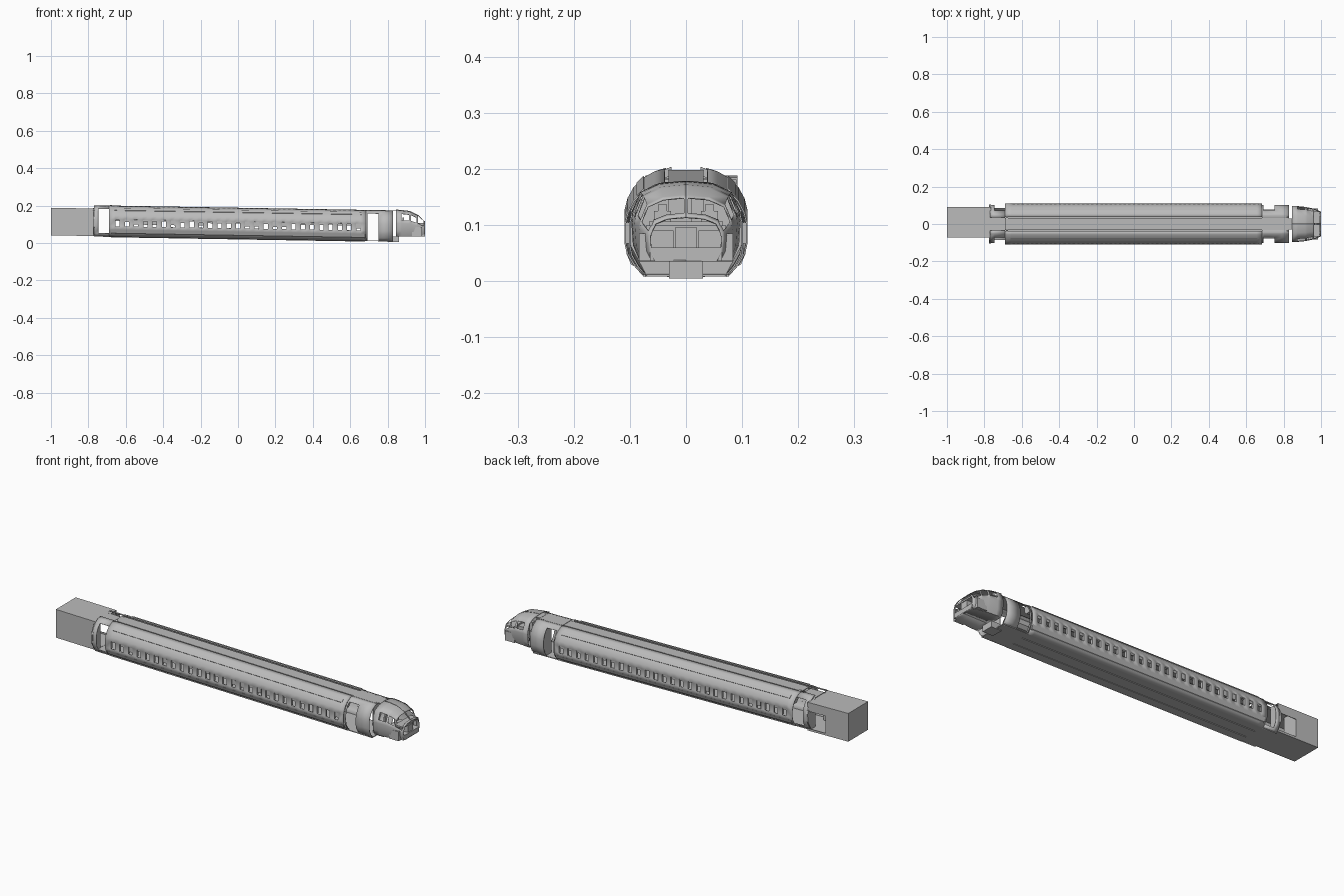
import bpy, bmesh, random
from mathutils import Vector

random.seed(4)
old = bpy.data.objects.get("Cube")
if old:
    bpy.data.objects.remove(old, do_unlink=True)

grey = bpy.data.materials.new("plain grey")
grey.use_nodes = True
GREY = (0.5, 0.5, 0.5, 1)
grey.diffuse_color = GREY
grey.node_tree.nodes["Principled BSDF"].inputs["Base Color"].default_value = GREY
SLOPE = -0.017


def finish(name, bm, thickness=0, smooth=False):
    bmesh.ops.recalc_face_normals(bm, faces=bm.faces)
    mesh = bpy.data.meshes.new(name)
    bm.to_mesh(mesh)
    bm.free()
    mesh.materials.append(grey)
    ob = bpy.data.objects.new(name, mesh)
    bpy.context.collection.objects.link(ob)
    if thickness:
        mod = ob.modifiers.new("thickness", "SOLIDIFY")
        mod.thickness = thickness
        mod.offset = 0
    if smooth:
        bpy.ops.object.select_all(action="DESELECT")
        ob.select_set(True)
        bpy.context.view_layer.objects.active = ob
        bpy.ops.object.shade_smooth_by_angle(angle=0.6)
    return ob


def loft(name, xs, section, skip=lambda x, row: False, side=1, thickness=0.003, smooth=True):
    """Skin an open section along x, leaving out skipped cells."""
    bm = bmesh.new()
    rings = [[bm.verts.new((x, side * y, z)) for y, z in section(x)] for x in xs]
    for i in range(len(xs) - 1):
        a, b = rings[i], rings[i + 1]
        for r in range(len(a) - 1):
            if not skip((xs[i] + xs[i + 1]) / 2, r):
                bm.faces.new((a[r], b[r], b[r + 1], a[r + 1]))
    bmesh.ops.delete(bm, geom=[v for v in bm.verts if not v.link_faces], context="VERTS")
    return finish(name, bm, thickness, smooth)


def prism(name, x0, x1, outline, sheared=True):
    """Solid (y, z) outline drawn out from x0 to x1."""
    k = SLOPE if sheared else 0
    bm = bmesh.new()
    a, b = [[bm.verts.new((x, y, z + k * x)) for y, z in outline] for x in (x0, x1)]
    n = len(outline)
    bm.faces.new(a)
    bm.faces.new(b[::-1])
    for i in range(n):
        j = (i + 1) % n
        bm.faces.new((a[i], a[j], b[j], b[i]))
    return finish(name, bm)


def box(name, x0, x1, y0, y1, z0, z1, sheared=False):
    return prism(name, x0, x1, [(y0, z0), (y1, z0), (y1, z1), (y0, z1)], sheared)


# Half section of the cabin wall, floor edge to ceiling edge
WALL = [(0.076, 0.022), (0.092, 0.040), (0.104, 0.060), (0.108, 0.078), (0.108, 0.115),
        (0.103, 0.135), (0.092, 0.155), (0.077, 0.170), (0.056, 0.182), (0.038, 0.187)]
WINDOW_ROW = 3


def wall(x):
    return [(y, z + SLOPE * x) for y, z in WALL]


def end_wall(x):
    return [(y * 0.93, z + SLOPE * x) for y, z in WALL]


# Window columns
PITCH, COUNT, HALF = 0.0495, 27, 0.012
centres = [(i - (COUNT - 1) / 2) * PITCH for i in range(COUNT)]
columns = [-0.69] + [c + d for c in centres for d in (-HALF, HALF)] + [0.685]


def window(x, row):
    return row == WINDOW_ROW and any(abs(x - c) < HALF for c in centres)


def rear_door(x, row):
    return -0.745 < x < -0.69 and 1 <= row <= 6


def front_door(x, row):
    return 0.69 < x < 0.75 and row <= 6


for side, label in ((1, "left"), (-1, "right")):
    loft(label + "_cabin_wall", columns, wall, window, side)
    loft(label + "_rear_entry", [-0.77, -0.745, -0.69], end_wall, rear_door, side)
    loft(label + "_front_entry", [0.685, 0.693, 0.75, 0.79, 0.828], end_wall, front_door, side)

    # Window shades hanging at various heights, and reveals around the openings
    for i, c in enumerate(centres):
        drop = random.choice((0.004, 0.008, 0.012, 0.026))
        y = side * 0.104
        box(f"{label}_shade_{i}", c - HALF, c + HALF, y - 0.001, y + 0.001,
            0.115 - drop, 0.117, True)
        for d in (-HALF, HALF):
            y0, y1 = sorted((side * 0.098, side * 0.110))
            box(f"{label}_window_reveal_{i}", c + d - 0.001, c + d + 0.001,
                y0, y1, 0.078, 0.115, True)

    # Luggage bins inside, trim rails outside
    prism(label + "_luggage_bin", -0.68, 0.68,
          [(side * y, z) for y, z in ((0.05, 0.178), (0.045, 0.150), (0.06, 0.135),
                                      (0.099, 0.138), (0.088, 0.155), (0.070, 0.171))])
    prism(label + "_upper_rail", -0.66, 0.66,
          [(side * y, z) for y, z in ((0.072, 0.171), (0.076, 0.176), (0.088, 0.164), (0.086, 0.160))])
    prism(label + "_lower_rail", -0.68, 0.68,
          [(side * y, z) for y, z in ((0.092, 0.038), (0.098, 0.041), (0.106, 0.060), (0.102, 0.060))])
    prism(label + "_roof_fin", -0.685, -0.673,
          [(side * y, z) for y, z in ((0.026, 0.176), (0.026, 0.192), (0.075, 0.172), (0.05, 0.168))])
    prism(label + "_rear_flange", -0.775, -0.765,
          [(side * y, z) for y, z in ((0.04, 0.024), (0.075, 0.024), (0.103, 0.075),
                                      (0.105, 0.115), (0.085, 0.160), (0.04, 0.174))])
    prism(label + "_entry_partition", 0.755, 0.76,
          [(side * y, z) for y, z in ((0.03, 0.022), (0.07, 0.022), (0.10, 0.078),
                                      (0.10, 0.115), (0.07, 0.170), (0.03, 0.185))])
    y0, y1 = sorted((side * 0.03, side * 0.034))
    box(label + "_seat_track", -0.68, 0.68, y0, y1, 0.019, 0.022, True)

# Floor and ceiling down the whole length
box("cabin_floor", -0.77, 0.828, -0.077, 0.077, 0.022, 0.026, True)
box("cabin_ceiling", -0.69, 0.685, -0.031, 0.031, 0.183, 0.186, True)
box("rear_ceiling", -0.77, -0.69, -0.04, 0.04, 0.170, 0.174, True)
box("front_ceiling", 0.685, 0.83, -0.04, 0.04, 0.184, 0.188, True)
box("cockpit_passage_roof", 0.82, 0.86, -0.03, 0.03, 0.170, 0.175)
box("cockpit_passage_floor", 0.80, 0.86, -0.03, 0.03, 0.004, 0.036)

# Rear galley box, open on part of its left side
Y0, Y1 = -0.072, 0.092
box("galley_roof", -1.0, -0.765, Y0, Y1, 0.168, 0.171, True)
box("galley_floor", -1.0, -0.765, Y0, Y1, 0.024, 0.027, True)
box("galley_right_wall", -1.0, -0.765, Y0, Y0 + 0.003, 0.024, 0.171, True)
box("galley_end_wall", -1.0, -0.997, Y0, Y1, 0.024, 0.171, True)
box("galley_left_wall", -1.0, -0.87, Y1 - 0.003, Y1, 0.024, 0.171, True)
box("galley_left_header", -0.87, -0.765, Y1 - 0.003, Y1, 0.125, 0.171, True)
box("galley_left_sill", -0.87, -0.765, Y1 - 0.003, Y1, 0.024, 0.035, True)
box("galley_partition", -0.873, -0.87, 0.01, Y1, 0.024, 0.171, True)

# Cockpit shell: (x, half width, roof height)
NOSE = [(0.845, 0.096, 0.177), (0.875, 0.094, 0.175), (0.915, 0.090, 0.170), (0.925, 0.088, 0.167),
        (0.955, 0.082, 0.152), (0.962, 0.081, 0.148), (0.992, 0.068, 0.120), (1.0, 0.064, 0.113)]
SHAPE = [(0, 0), (0.85, 0), (0.97, 0.2), (1, 0.5), (0.98, 0.62), (0.84, 0.86), (0.5, 0.97), (0.05, 1), (0, 1)]


def nose(x):
    _, w, top = min(NOSE, key=lambda s: abs(s[0] - x))
    return [(w * u, 0.036 + (top - 0.036) * v) for u, v in SHAPE]


def cockpit_window(x, row):
    side_pane = row == 4 and (0.875 < x < 0.915 or 0.925 < x < 0.955 or 0.962 < x < 0.992)
    return side_pane or (row in (5, 6) and 0.962 < x < 0.992)


for side, label in ((1, "left"), (-1, "right")):
    loft(label + "_cockpit_shell", [s[0] for s in NOSE], nose, cockpit_window, side)
    # Pilot seat and instrument console with recessed display
    y = side * 0.042
    box(label + "_pilot_seat", 0.885, 0.915, y - 0.017, y + 0.017, 0.04, 0.065)
    box(label + "_pilot_backrest", 0.88, 0.887, y - 0.015, y + 0.015, 0.06, 0.125)
    box(label + "_pilot_headrest", 0.88, 0.888, y - 0.008, y + 0.008, 0.125, 0.136)
    a, b = sorted((side * 0.064, side * 0.084))
    box(label + "_side_console", 0.93, 0.985, a, b, 0.036, 0.085)
    a, b = sorted((side * 0.022, side * 0.064))
    box(label + "_display", 0.962, 0.968, a, b, 0.05, 0.09)

box("instrument_console", 0.955, 0.962, -0.07, 0.07, 0.036, 0.10)
box("glare_shield", 0.95, 0.995, -0.066, 0.066, 0.098, 0.106)
box("console_lower", 0.955, 1.0, -0.064, 0.064, 0.036, 0.060)
box("centre_pedestal", 0.92, 0.995, -0.02, 0.02, 0.036, 0.095)
